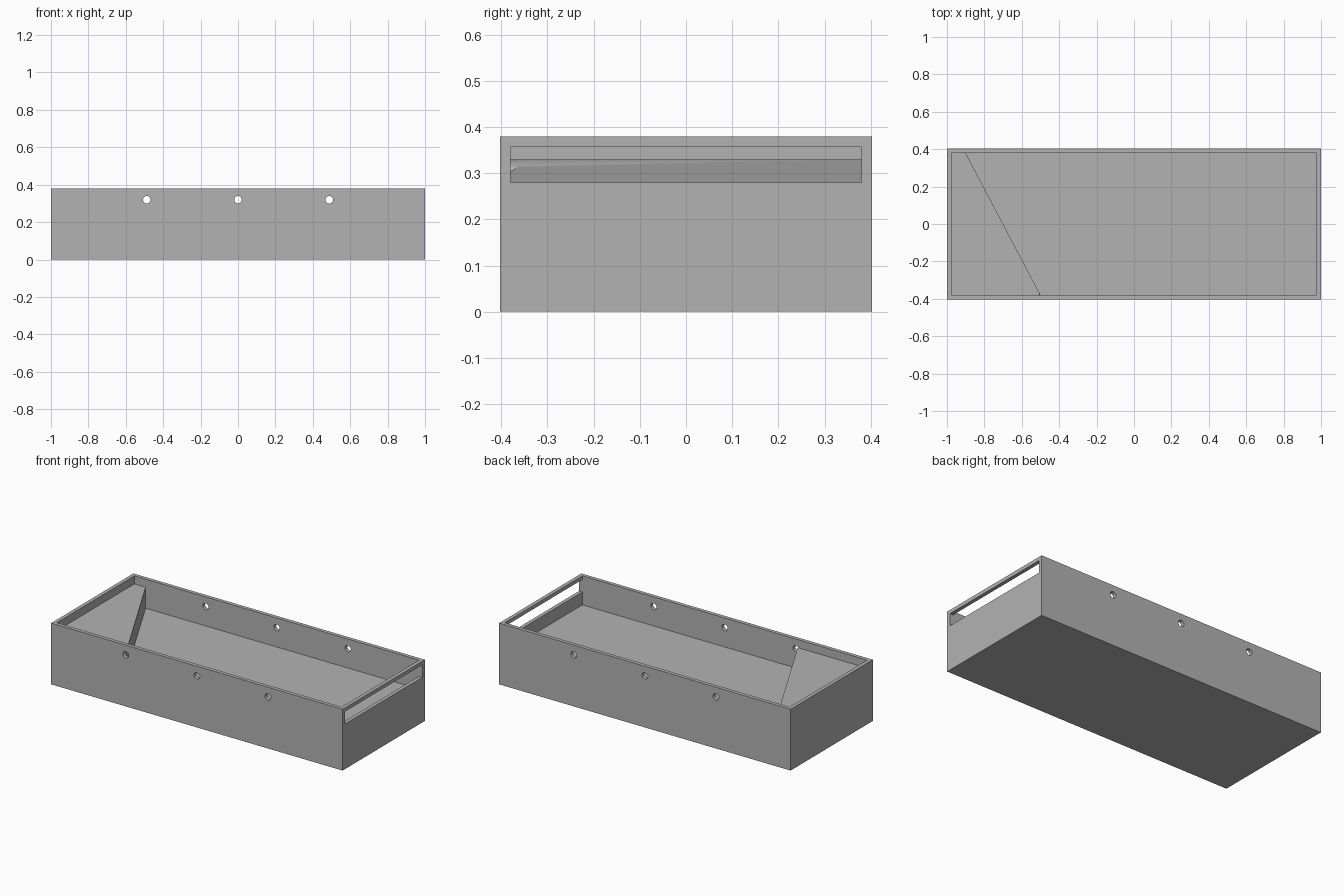
import bpy
import bmesh
import math

cube = bpy.data.objects.get("Cube")
if cube:
    bpy.data.objects.remove(cube, do_unlink=True)

# Overall and inner half sizes, heights
X, Y, TOP = 1.0, 0.403, 0.38
IX, IY = 0.977, 0.38
FLOOR, LEDGE = 0.20, 0.33
ABOVE = 0.5

grey = bpy.data.materials.new("plain grey")
grey.use_nodes = True
colour = (0.45, 0.45, 0.45, 1)
grey.diffuse_color = colour
grey.node_tree.nodes["Principled BSDF"].inputs["Base Color"].default_value = colour


def prism(name, outline, z0, z1):
    """Upright prism over an anticlockwise outline."""
    bm = bmesh.new()
    base = bm.faces.new([bm.verts.new((x, y, z0)) for x, y in outline])
    sides = bmesh.ops.extrude_face_region(bm, geom=[base])["geom"]
    for v in sides:
        if isinstance(v, bmesh.types.BMVert):
            v.co.z = z1
    bmesh.ops.recalc_face_normals(bm, faces=bm.faces)
    mesh = bpy.data.meshes.new(name)
    bm.to_mesh(mesh)
    bm.free()
    mesh.materials.append(grey)
    obj = bpy.data.objects.new(name, mesh)
    bpy.context.collection.objects.link(obj)
    return obj


def rectangle(x0, x1, y0, y1):
    return [(x0, y0), (x1, y0), (x1, y1), (x0, y1)]


def cut(body, cutter):
    """Subtract the cutter, then discard it."""
    cutter.hide_render = True
    mod = body.modifiers.new("cut", "BOOLEAN")
    mod.operation = "DIFFERENCE"
    mod.solver = "EXACT"
    mod.object = cutter
    bpy.ops.object.select_all(action="DESELECT")
    bpy.context.view_layer.objects.active = body
    body.select_set(True)
    bpy.ops.object.modifier_apply(modifier=mod.name)
    bpy.data.objects.remove(cutter, do_unlink=True)


# Solid block
tray = prism("tray", rectangle(-X, X, -Y, Y), 0, TOP)

# Shallow pocket down to the corner ledge
cut(tray, prism("upper_pocket", rectangle(-IX, IX, -IY, IY), LEDGE, ABOVE))

# Deep pocket down to the floor, with a slanted end
cut(tray, prism("deep_pocket", [(-0.5, -IY), (IX, -IY), (IX, IY), (-0.9, IY)], FLOOR, ABOVE))

# Long slot through the left end wall
cut(tray, prism("end_slot", rectangle(0.9, 1.1, -IY, IY), 0.28, 0.357))

# Round holes through both long walls
for x in (-0.488, 0, 0.488):
    bpy.ops.mesh.primitive_cylinder_add(vertices=32, radius=0.02, depth=1,
                                        location=(x, 0, 0.32),
                                        rotation=(math.pi / 2, 0, 0))
    hole = bpy.context.object
    hole.name = "hole_cutter"
    hole.data.materials.append(grey)
    cut(tray, hole)

# Smooth hole walls, crisp box edges
bpy.ops.object.shade_smooth_by_angle(angle=math.radians(30))
